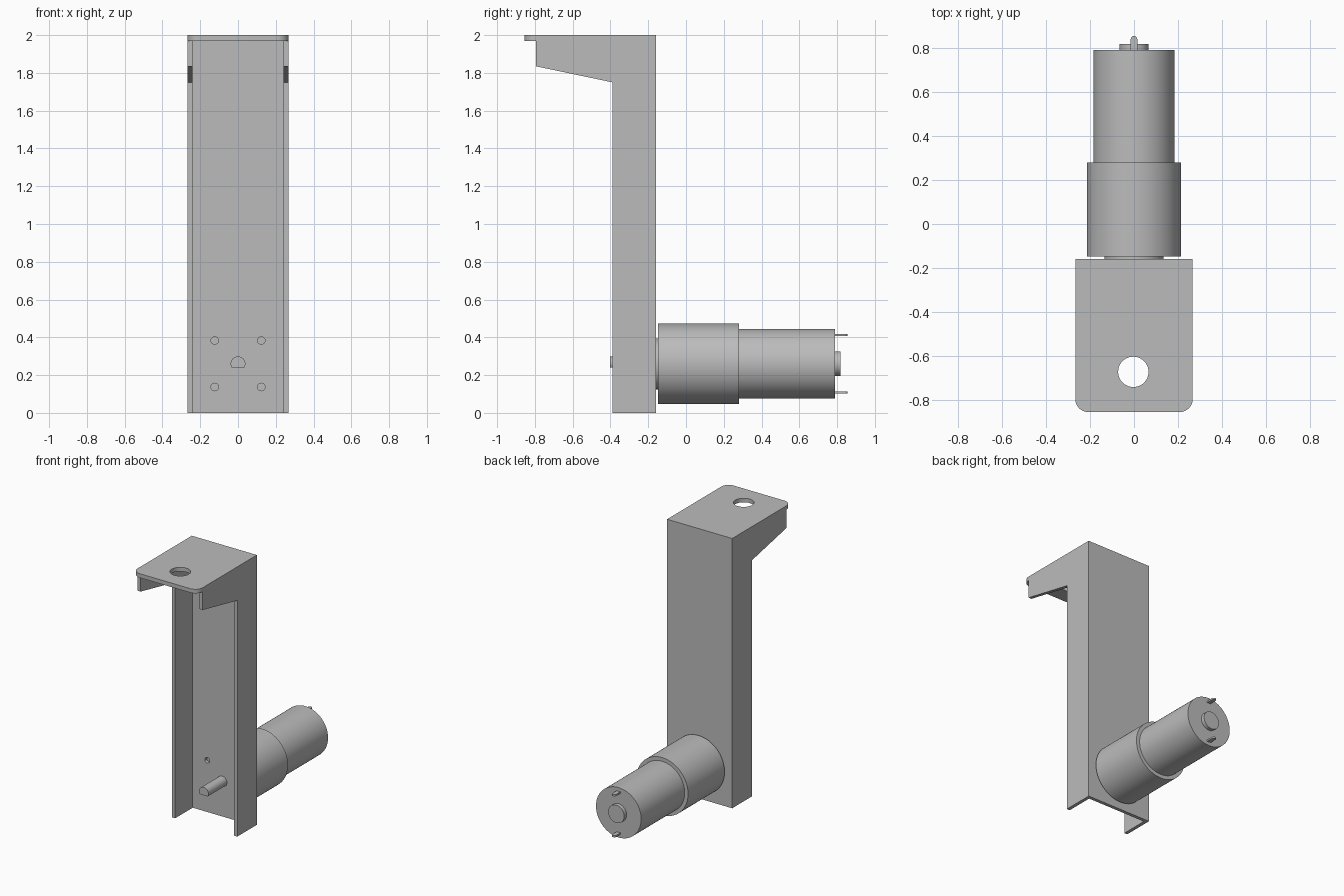
import bpy, bmesh, math
from mathutils import Matrix

cube = bpy.data.objects.get("Cube")
if cube:
    bpy.data.objects.remove(cube, do_unlink=True)

grey = bpy.data.materials.new("plain grey")
grey.use_nodes = True
COLOUR = (0.5, 0.5, 0.5, 1)
grey.diffuse_color = COLOUR
grey.node_tree.nodes["Principled BSDF"].inputs["Base Color"].default_value = COLOUR

AXIS_Z = 0.26      # height of the motor axis
HALF = 0.267       # half width of the bracket
WALL = 0.025       # sheet thickness
BACK = -0.16       # rear face of the bracket


def extrude(name, points, offset, smooth=False):
    """Prism made from a 3D outline pushed along an offset."""
    bm = bmesh.new()
    face = bm.faces.new([bm.verts.new(p) for p in points])
    moved = bmesh.ops.extrude_face_region(bm, geom=[face])["geom"]
    bmesh.ops.translate(bm, vec=offset,
                        verts=[v for v in moved if isinstance(v, bmesh.types.BMVert)])
    bmesh.ops.recalc_face_normals(bm, faces=bm.faces)
    mesh = bpy.data.meshes.new(name)
    bm.to_mesh(mesh)
    bm.free()
    obj = bpy.data.objects.new(name, mesh)
    mesh.materials.append(grey)
    bpy.context.collection.objects.link(obj)
    if smooth:
        activate(obj)
        bpy.ops.object.shade_smooth_by_angle(angle=math.radians(30))
    return obj


def activate(obj):
    bpy.ops.object.select_all(action="DESELECT")
    obj.select_set(True)
    bpy.context.view_layer.objects.active = obj


def arc(cx, cy, r, start, end, n):
    steps = [math.radians(start + (end - start) * i / n) for i in range(n + 1)]
    return [(cx + r * math.cos(a), cy + r * math.sin(a)) for a in steps]


def rod(name, r, y0, y1, x=0, z=AXIS_Z, n=64):
    """Cylinder lying along y."""
    ring = arc(x, z, r, 0, 360, n)[:-1]
    return extrude(name, [(a, y0, b) for a, b in ring], (0, y1 - y0, 0), True)


def cut(target, cutter):
    mod = target.modifiers.new("hole", "BOOLEAN")
    mod.operation = "DIFFERENCE"
    mod.solver = "EXACT"
    mod.object = cutter
    activate(target)
    bpy.ops.object.modifier_apply(modifier=mod.name)
    bpy.data.objects.remove(cutter, do_unlink=True)


# Top mounting plate with rounded front corners and a hole
radius, front = 0.06, -0.855
outline = ([(HALF, BACK), (-HALF, BACK)]
           + arc(-HALF + radius, front + radius, radius, 180, 270, 10)
           + arc(HALF - radius, front + radius, radius, 270, 360, 10))
top_plate = extrude("top_plate", [(x, y, 1.97) for x, y in outline], (0, 0, 0.03))
hole = arc(-0.003, -0.672, 0.069, 0, 360, 48)[:-1]
cut(top_plate, extrude("hole_cutter", [(x, y, 1.9) for x, y in hole], (0, 0, 0.2)))
activate(top_plate)
bpy.ops.object.shade_smooth_by_angle(angle=math.radians(30))

# Side flanges with a sloped gusset under the top plate
profile = [(BACK, 0), (-0.39, 0), (-0.39, 1.75), (-0.795, 1.835), (-0.795, 1.97), (BACK, 1.97)]
for name, x in (("left_flange", HALF - WALL), ("right_flange", -HALF)):
    extrude(name, [(x, y, z) for y, z in profile], (WALL, 0, 0))

# Back plate with openings for the motor boss and four screws
inner = HALF - WALL
back_plate = extrude("back_plate",
                     [(-inner, BACK, 0), (inner, BACK, 0), (inner, BACK, 1.97), (-inner, BACK, 1.97)],
                     (0, -WALL, 0))
cut(back_plate, rod("boss_cutter", 0.135, -0.3, 0))
for sx in (-1, 1):
    for sz in (-1, 1):
        cut(back_plate, rod("screw_cutter", 0.02, -0.3, 0, sx * 0.123, AXIS_Z + sz * 0.123, 24))

# Geared motor, lying along y
rod("front_boss", 0.135, BACK - WALL, -0.148)
rod("gearbox", 0.213, -0.148, 0.28, n=96)
rod("motor_can", 0.185, 0.28, 0.79, n=96)
rod("rear_boss", 0.066, 0.79, 0.818, n=48)

# Output shaft with a flat underside
d_shape = arc(0, AXIS_Z, 0.039, -31, 211, 32)
extrude("output_shaft", [(x, -0.402, z) for x, z in d_shape], (0, 0.22, 0), True)

# Electrical terminals with rounded tips
for name, z in (("upper_terminal", 0.406), ("lower_terminal", 0.102)):
    tab = [(-0.015, 0.79), (0.015, 0.79)] + arc(0, 0.84, 0.015, 0, 180, 12)
    extrude(name, [(x, y, z) for x, y in tab], (0, 0, 0.012), True)
